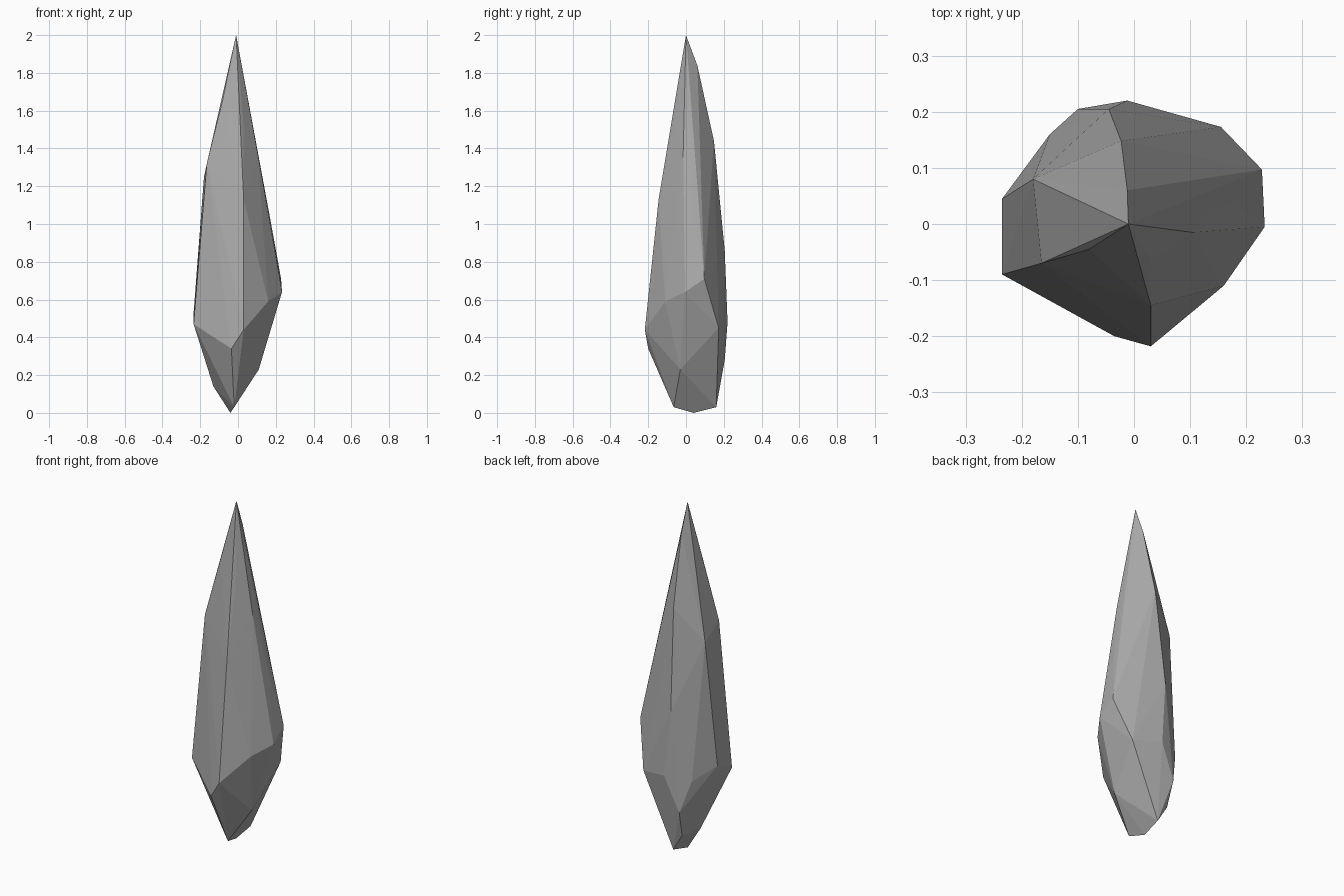
import bpy, bmesh

cube = bpy.data.objects.get("Cube")
if cube:
    bpy.data.objects.remove(cube, do_unlink=True)

# Stone colour
stone = bpy.data.materials.new("grey_stone")
stone.use_nodes = True
grey = (0.40, 0.40, 0.40, 1)
stone.diffuse_color = grey
stone.node_tree.nodes["Principled BSDF"].inputs["Base Color"].default_value = grey

# Corners of the shard, from tip to foot
tip = [(-.01, 0, 2), (-.012, .06, 1.84), (-.08, -.045, 1.66), (.03, -.065, 1.52)]
shoulder = [(-.023, .148, 1.44), (.105, -.015, 1.37), (-.165, -.07, 1.32),
            (-.18, .08, 1.25), (.03, -.145, 1.13), (.17, .04, 1.03)]
waist = [(-.045, .205, .86), (.228, .097, .71), (.233, -.005, .64),
         (.16, -.11, .59), (-.235, .045, .53), (-.235, -.09, .47),
         (.155, .173, .45), (.03, -.218, .44), (-.012, .22, .48), (-.15, .16, .46)]
foot = [(-.035, -.2, .34), (-.1, .205, .28), (.1, .13, .31), (.11, -.03, .23),
        (-.09, .165, .13), (-.13, .05, .14), (-.02, -.065, .03),
        (-.03, .16, .03), (-.04, .04, 0)]

# Wrap the corners in flat facets
bm = bmesh.new()
for corner in tip + shoulder + waist + foot:
    bm.verts.new(corner)
hull = bmesh.ops.convex_hull(bm, input=bm.verts)
loose = {g for g in hull["geom_interior"] + hull["geom_unused"]
         if isinstance(g, bmesh.types.BMVert)}
bmesh.ops.delete(bm, geom=list(loose), context="VERTS")
bmesh.ops.recalc_face_normals(bm, faces=bm.faces)

mesh = bpy.data.meshes.new("stone_shard")
bm.to_mesh(mesh)
bm.free()
mesh.materials.append(stone)
shard = bpy.data.objects.new("stone_shard", mesh)
bpy.context.collection.objects.link(shard)
